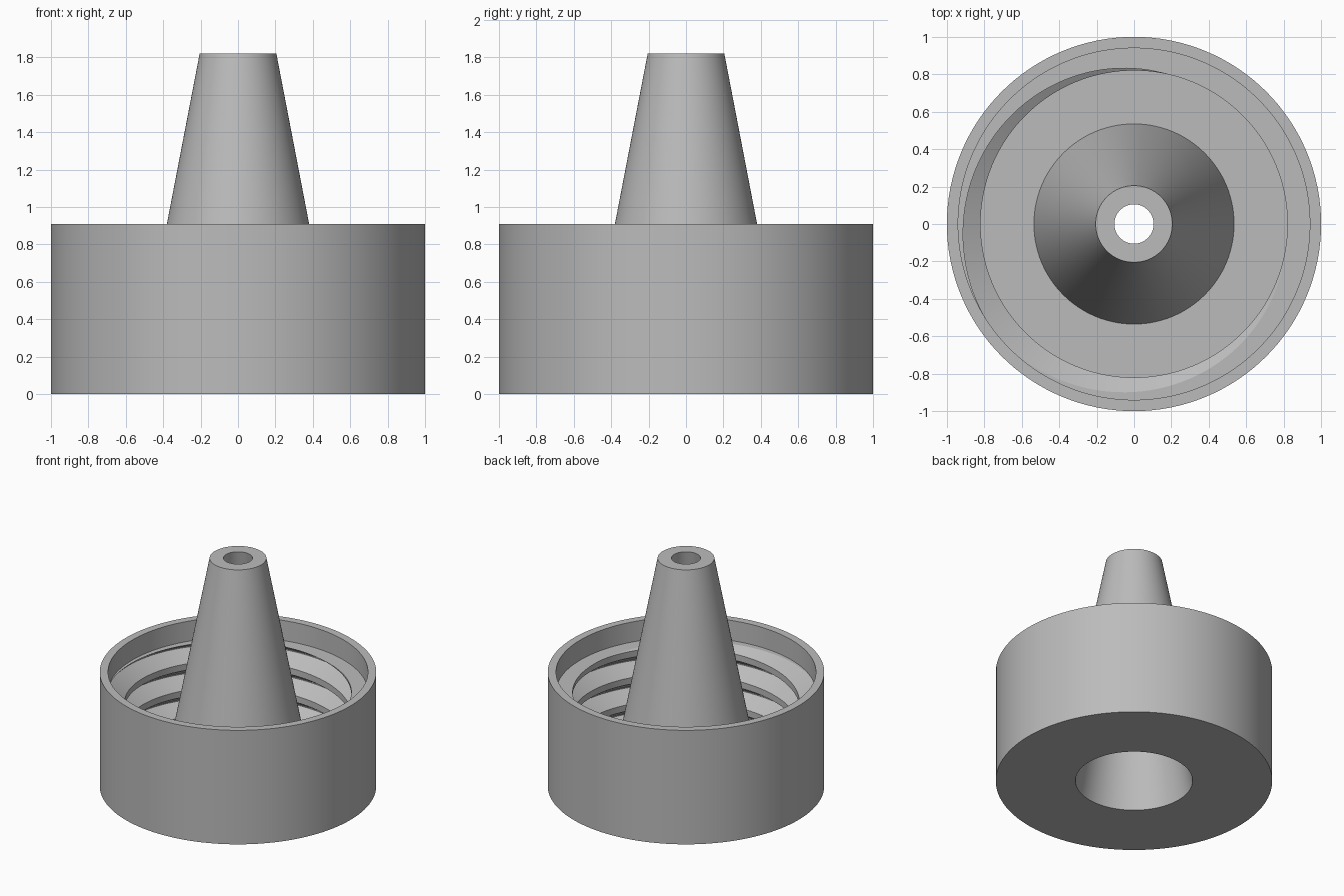
import bpy
import bmesh
from math import cos, sin, pi, radians

old = bpy.data.objects.get("Cube")
if old:
    bpy.data.objects.remove(old, do_unlink=True)

SEGMENTS = 128
OUTER, BORE, MINOR = 1.0, 0.94, 0.82      # cap radii
RIM_Z, LEDGE_Z, FLOOR_Z = 0.91, 0.75, 0.104
PITCH, START = 0.21, radians(78)          # thread rise per turn, exit angle

grey = bpy.data.materials.new("grey plastic")
grey.use_nodes = True
grey.diffuse_color = (0.5, 0.5, 0.5, 1)
grey.node_tree.nodes["Principled BSDF"].inputs["Base Color"].default_value = (0.5, 0.5, 0.5, 1)


def sweep(name, profile_at, shift=0):
    """Sweep (radius, z) profiles round z; shift joins the seam of a helix."""
    bm = bmesh.new()
    columns = []
    for i in range(SEGMENTS):
        a = 2 * pi * i / SEGMENTS
        columns.append([bm.verts.new((r * cos(a), r * sin(a), z)) for r, z in profile_at(a)])
    rows = len(columns[0])
    for i in range(SEGMENTS):
        here, there = columns[i], columns[(i + 1) % SEGMENTS]
        step = shift if i == SEGMENTS - 1 else 0
        for j in range(rows - 1):
            low, high = min(j + step, rows - 1), min(j + 1 + step, rows - 1)
            if low != high:
                bm.faces.new((here[j], here[j + 1], there[high], there[low]))
    bmesh.ops.remove_doubles(bm, verts=bm.verts[:], dist=1e-5)
    mesh = bpy.data.meshes.new(name)
    bm.to_mesh(mesh)
    bm.free()
    mesh.materials.append(grey)
    obj = bpy.data.objects.new(name, mesh)
    bpy.context.collection.objects.link(obj)
    bpy.ops.object.select_all(action="DESELECT")
    obj.select_set(True)
    bpy.context.view_layer.objects.active = obj
    bpy.ops.object.shade_smooth_by_angle(angle=radians(25))
    return obj


# Groove section: fraction of the pitch and radius, from bottom to top
GROOVE = [(0, MINOR), (0.35, BORE), (0.39, BORE), (0.76, MINOR)]


def thread_profile(a):
    points = []
    for turn in range(-6, 3):
        base = LEDGE_Z + PITCH * ((a - START) / (2 * pi) + turn - GROOVE[-1][0])
        points += [(r, base + f * PITCH) for f, r in GROOVE]
    # Trim the section to the threaded height
    trimmed = []
    for limit, keep_above in ((FLOOR_Z, True), (LEDGE_Z, False)):
        for (r0, z0), (r1, z1) in zip(points, points[1:]):
            if z0 <= limit < z1:
                cut = (r0 + (r1 - r0) * (limit - z0) / (z1 - z0), limit)
        trimmed = [cut if (z < limit) == keep_above else (r, z) for r, z in points]
        points = trimmed
    return points


# Threaded wall inside the cap
sweep("internal_thread", thread_profile, shift=len(GROOVE))


# Flat ledge between the thread and the clearance bore
def ledge_profile(a):
    return [thread_profile(a)[-1], (BORE, LEDGE_Z)]


sweep("thread_ledge", ledge_profile)

# Outer wall, rim, clearance bore and underside
shell = [(BORE, LEDGE_Z), (BORE, RIM_Z), (OUTER, RIM_Z), (OUTER, 0), (0.424, 0)]
sweep("cap_shell", lambda a: shell)

# Tapered hollow nozzle with the cap floor
nozzle = [(0.424, 0), (0.105, 1.82), (0.205, 1.82), (0.535, FLOOR_Z), (BORE, FLOOR_Z)]
sweep("nozzle", lambda a: nozzle)
